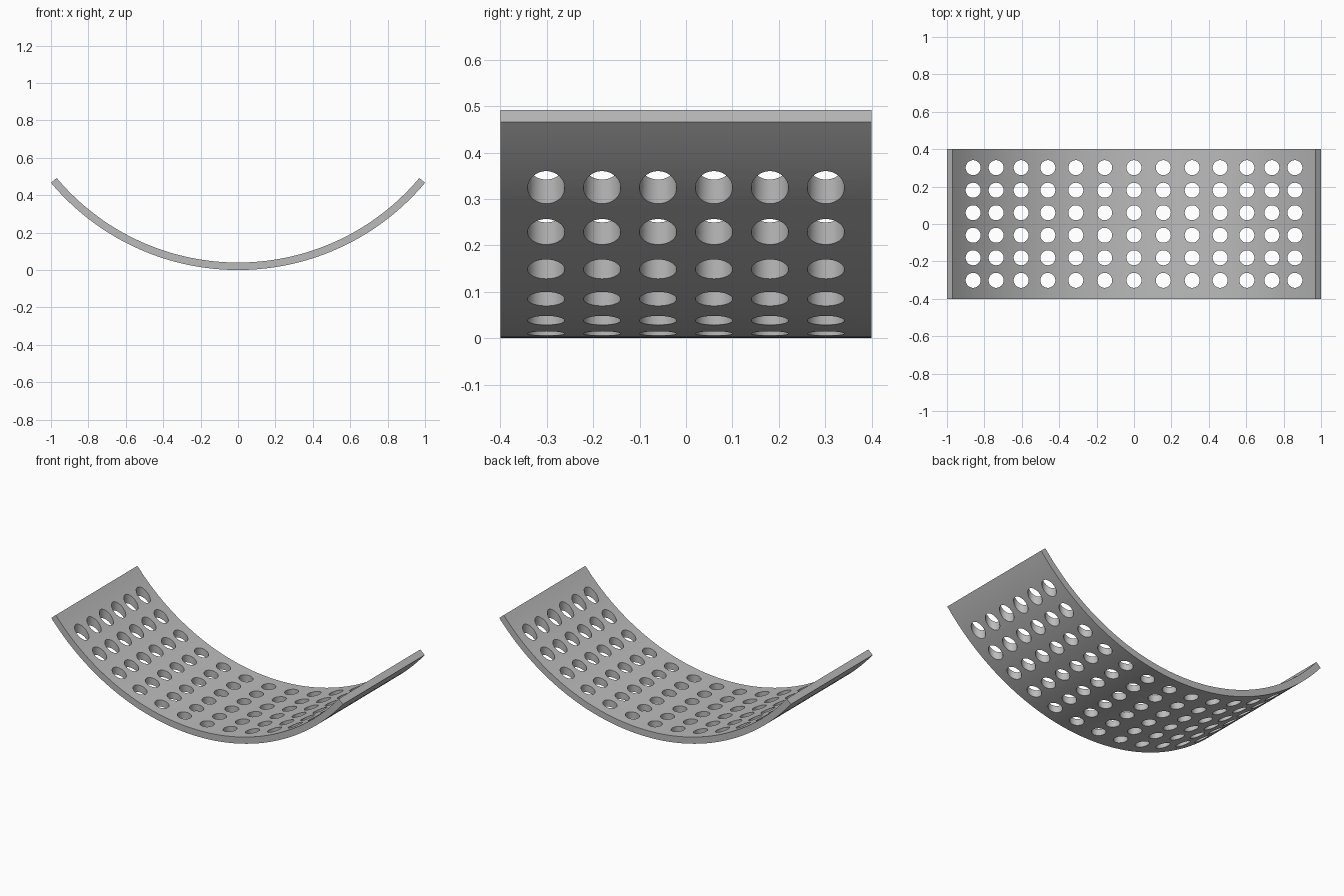
import bpy
import bmesh
from math import sin, cos, radians
from mathutils import Matrix

cube = bpy.data.objects.get("Cube")
if cube:
    bpy.data.objects.remove(cube, do_unlink=True)

HALF_ANGLE = radians(50)
OUTER = 1 / sin(HALF_ANGLE)
THICK = 0.04
INNER = OUTER - THICK
HALF_WIDTH = 0.4
SEGMENTS = 80

grey = bpy.data.materials.new("grey_metal")
grey.use_nodes = True
colour = (0.5, 0.5, 0.5, 1)
grey.diffuse_color = colour
grey.node_tree.nodes["Principled BSDF"].inputs["Base Color"].default_value = colour


def make_object(name, bm):
    bmesh.ops.recalc_face_normals(bm, faces=bm.faces)
    mesh = bpy.data.meshes.new(name)
    bm.to_mesh(mesh)
    bm.free()
    mesh.materials.append(grey)
    obj = bpy.data.objects.new(name, mesh)
    bpy.context.collection.objects.link(obj)
    return obj


# Curved plate: sweep a rectangular section around the arc
bm = bmesh.new()
rings = []
for i in range(SEGMENTS + 1):
    a = HALF_ANGLE * (2 * i / SEGMENTS - 1)
    section = [(OUTER, -HALF_WIDTH), (INNER, -HALF_WIDTH),
               (INNER, HALF_WIDTH), (OUTER, HALF_WIDTH)]
    rings.append([bm.verts.new((r * sin(a), y, OUTER - r * cos(a)))
                  for r, y in section])
for r0, r1 in zip(rings, rings[1:]):
    for k in range(4):
        n = (k + 1) % 4
        bm.faces.new((r0[k], r0[n], r1[n], r1[k]))
bm.faces.new(rings[0])
bm.faces.new(rings[-1])
plate = make_object("perforated_curved_plate", bm)

# Vertical drills, evenly spaced along the arc and across the width
bm = bmesh.new()
for i in range(-6, 7):
    x = (OUTER - THICK / 2) * sin(radians(7 * i))
    for j in range(6):
        y = (j - 2.5) * 0.1205
        bmesh.ops.create_cone(bm, cap_ends=True, segments=40,
                              radius1=0.04, radius2=0.04, depth=1.4,
                              matrix=Matrix.Translation((x, y, 0.3)))
drills = make_object("hole_cutter", bm)
drills.hide_render = True

# Cut the holes, then discard the drills
cut = plate.modifiers.new("holes", "BOOLEAN")
cut.operation = "DIFFERENCE"
cut.solver = "EXACT"
cut.object = drills
bpy.ops.object.select_all(action="DESELECT")
bpy.context.view_layer.objects.active = plate
plate.select_set(True)
bpy.ops.object.modifier_apply(modifier=cut.name)
bpy.data.objects.remove(drills, do_unlink=True)
bpy.ops.object.shade_smooth_by_angle(angle=radians(30))
